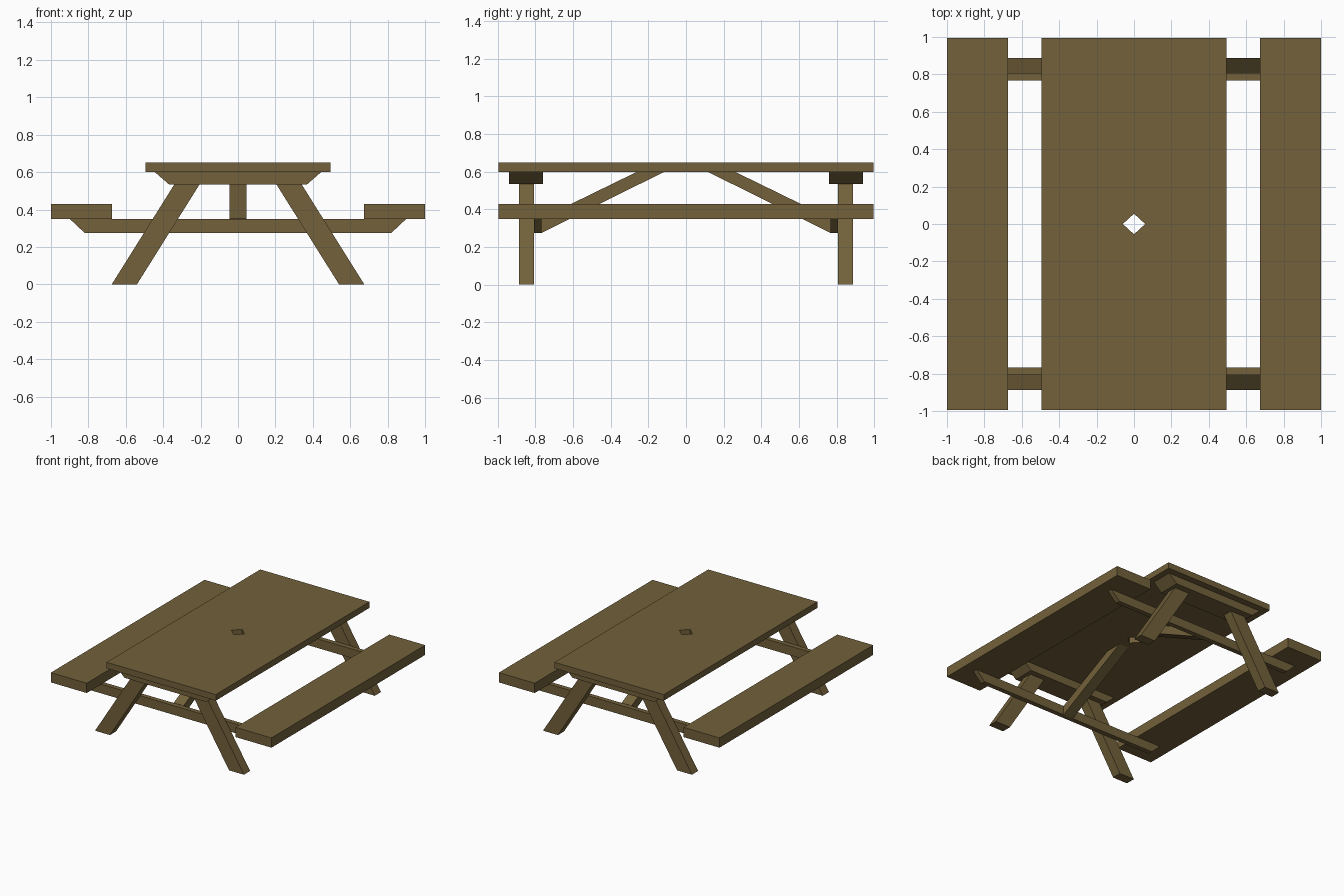
import bpy
import bmesh
from mathutils import Vector

if "Cube" in bpy.data.objects:
    bpy.data.objects.remove(bpy.data.objects["Cube"])

wood = bpy.data.materials.new("wood")
wood.diffuse_color = (0.17, 0.12, 0.043, 1)
wood.use_nodes = True
wood.node_tree.nodes["Principled BSDF"].inputs["Base Color"].default_value = wood.diffuse_color


def extrude_faces(name, points, faces, depth):
    """Flat faces swept along the depth vector into a closed solid."""
    bm = bmesh.new()
    verts = [bm.verts.new(p) for p in points]
    base = [bm.faces.new([verts[i] for i in f]) for f in faces]
    swept = bmesh.ops.extrude_face_region(bm, geom=base, use_keep_orig=True)["geom"]
    moved = [g for g in swept if isinstance(g, bmesh.types.BMVert)]
    bmesh.ops.translate(bm, verts=moved, vec=Vector(depth))
    bmesh.ops.recalc_face_normals(bm, faces=bm.faces)
    mesh = bpy.data.meshes.new(name)
    bm.to_mesh(mesh)
    bm.free()
    mesh.materials.append(wood)
    obj = bpy.data.objects.new(name, mesh)
    bpy.context.collection.objects.link(obj)
    return obj


def xz_board(name, profile, y0, y1):
    """Front-view profile given thickness along y."""
    pts = [(x, y0, z) for x, z in profile]
    return extrude_faces(name, pts, [range(len(pts))], (0, y1 - y0, 0))


# Tabletop with a diamond umbrella hole
corners = [(-0.495, -0.995), (0.495, -0.995), (0.495, 0.995), (-0.495, 0.995)]
diamond = [(0, -0.055), (0.06, 0), (0, 0.055), (-0.06, 0)]
top_faces = []
for i in range(4):
    j = (i + 1) % 4
    top_faces += [(i, j, 4 + i), (j, 4 + j, 4 + i)]
extrude_faces("tabletop", [(x, y, 0.60) for x, y in corners + diamond],
              top_faces, (0, 0, 0.05))

# Benches
for side, s in (("left", -1), ("right", 1)):
    xz_board(f"{side}_bench", [(s * 0.675, 0.35), (s * 1.0, 0.35),
                               (s * 1.0, 0.43), (s * 0.675, 0.43)], -0.995, 0.995)

for end, e in (("front", -1), ("back", 1)):
    # Cleat under the tabletop
    xz_board(f"{end}_top_cleat", [(-0.37, 0.535), (0.37, 0.535),
                                  (0.445, 0.60), (-0.445, 0.60)], e * 0.76, e * 0.94)
    # Beam carrying the benches
    xz_board(f"{end}_seat_beam", [(-0.82, 0.275), (0.82, 0.275),
                                  (0.90, 0.35), (-0.90, 0.35)], e * 0.768, e * 0.807)
    # Splayed legs
    for side, s in (("left", -1), ("right", 1)):
        xz_board(f"{end}_{side}_leg", [(s * 0.54, 0), (s * 0.675, 0),
                                       (s * 0.34, 0.535), (s * 0.205, 0.535)],
                 e * 0.807, e * 0.887)
    # Diagonal brace from beam to tabletop
    brace = [(0.768, 0.275), (0.768, 0.352), (0.26, 0.60), (0.115, 0.60)]
    extrude_faces(f"{end}_brace", [(-0.045, e * y, z) for y, z in brace],
                  [range(4)], (0.09, 0, 0))
